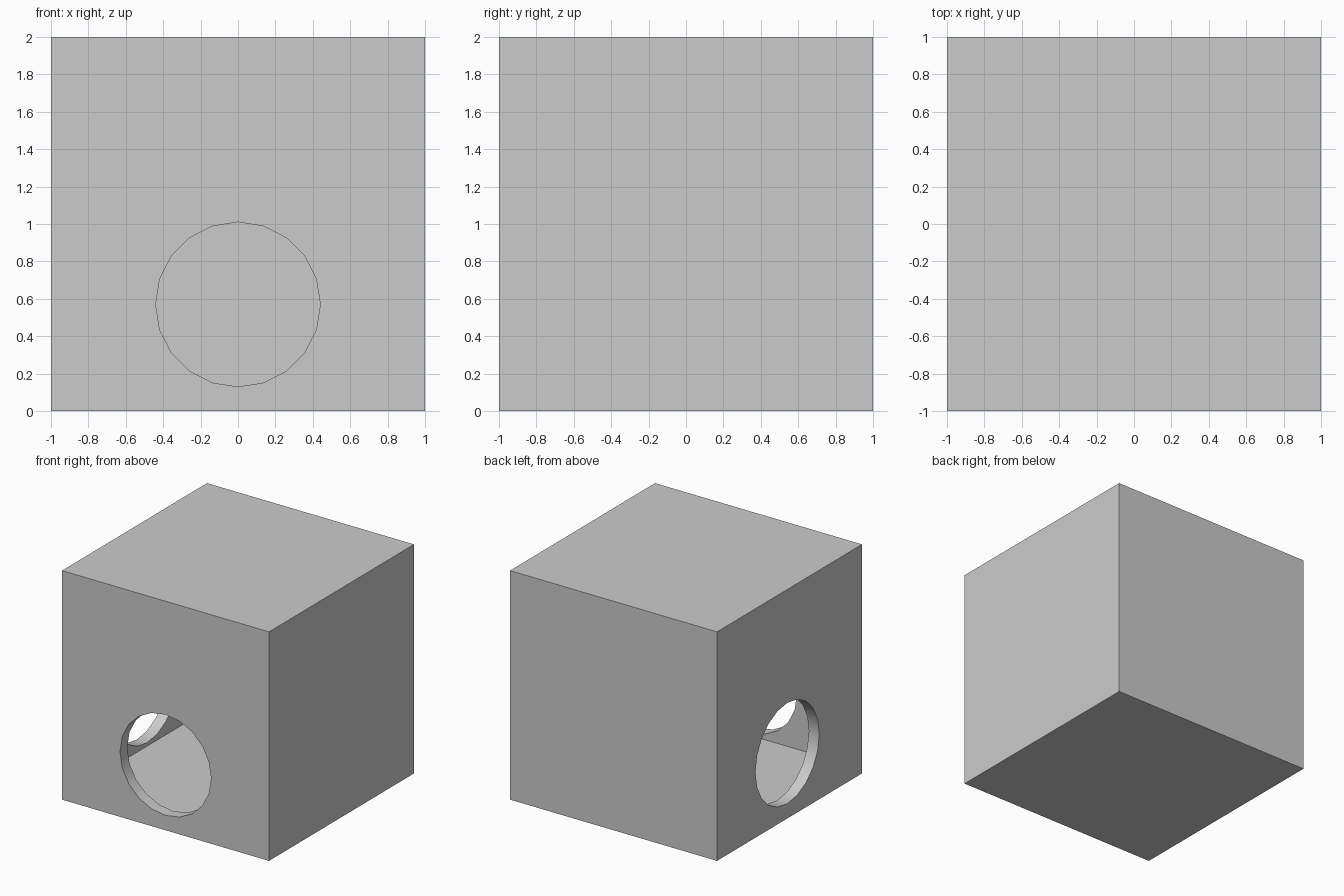
import bpy
from math import radians

if "Cube" in bpy.data.objects:
    bpy.data.objects.remove(bpy.data.objects["Cube"])

WALL = 0.1
HOLE_RADIUS = 0.44
HOLE_HEIGHT = 0.57


def cut(target, cutter):
    """Subtract the cutter from the target and remove the cutter."""
    cutter.hide_render = True
    mod = target.modifiers.new("cut", 'BOOLEAN')
    mod.operation = 'DIFFERENCE'
    mod.solver = 'EXACT'
    mod.object = cutter
    bpy.ops.object.select_all(action='DESELECT')
    target.select_set(True)
    bpy.context.view_layer.objects.active = target
    bpy.ops.object.modifier_apply(modifier=mod.name)
    bpy.data.objects.remove(cutter, do_unlink=True)


def box(name, size):
    bpy.ops.mesh.primitive_cube_add(size=size, location=(0, 0, 1))
    obj = bpy.context.object
    obj.name = name
    return obj


def hole(location, rotation):
    bpy.ops.mesh.primitive_cylinder_add(vertices=20, radius=HOLE_RADIUS, depth=0.5,
                                        location=location, rotation=rotation)
    return bpy.context.object


# Hollow box with even walls
shell = box("hollow_box", 2)
cut(shell, box("cavity", 2 - 2 * WALL))

# Round openings in the front and left walls
cut(shell, hole((0, -1, HOLE_HEIGHT), (radians(90), 0, 0)))
cut(shell, hole((-1, 0.03, HOLE_HEIGHT), (0, radians(90), 0)))

# Smooth hole rims, sharp box edges
shell.select_set(True)
bpy.context.view_layer.objects.active = shell
bpy.ops.object.shade_smooth_by_angle(angle=radians(30))
